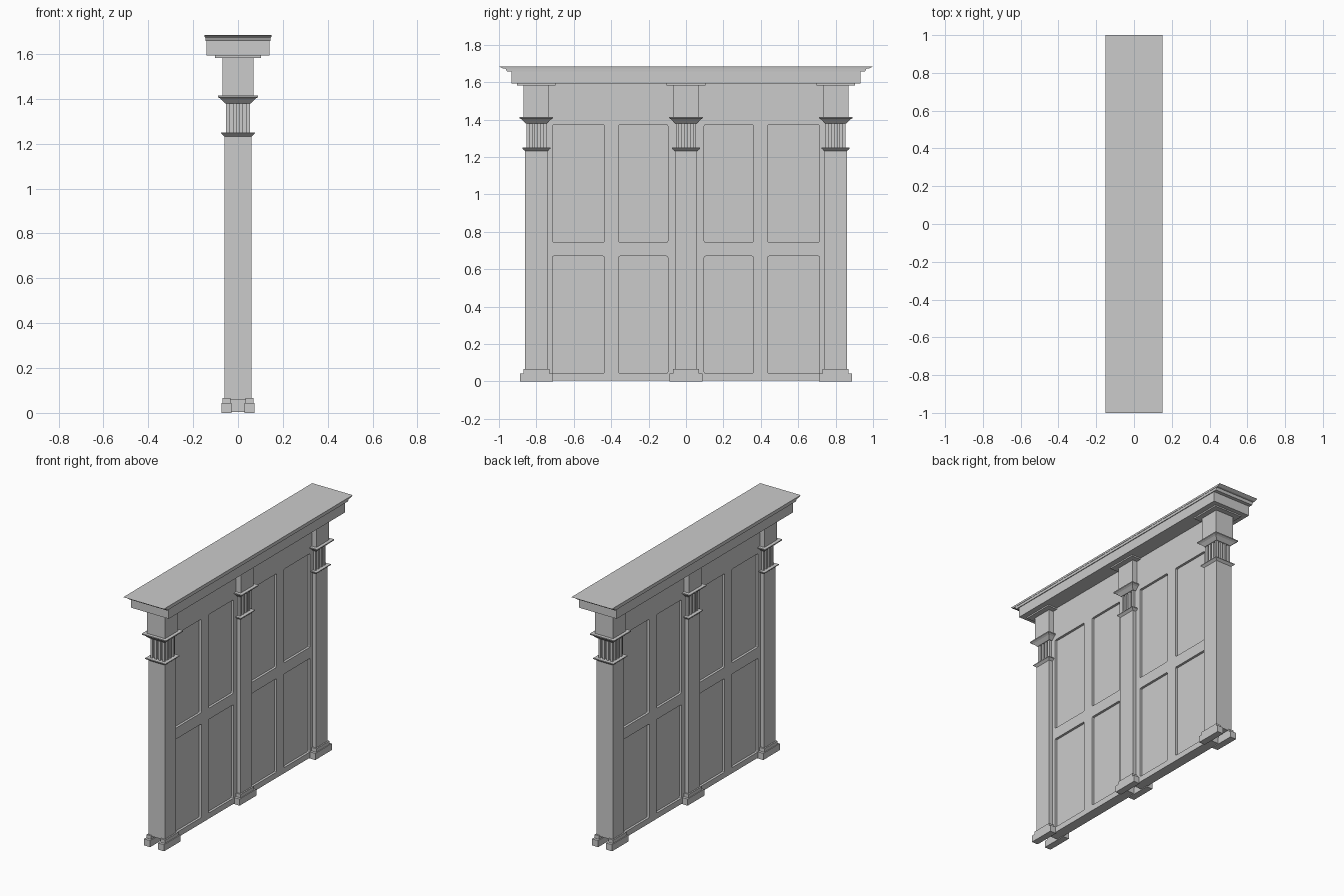
import bpy, bmesh

if "Cube" in bpy.data.objects:
    bpy.data.objects.remove(bpy.data.objects["Cube"])


def add_object(name, bm):
    bmesh.ops.recalc_face_normals(bm, faces=bm.faces)
    me = bpy.data.meshes.new(name)
    bm.to_mesh(me)
    bm.free()
    ob = bpy.data.objects.new(name, me)
    bpy.context.collection.objects.link(ob)
    return ob


def loft(bm, profile, cx=0, cy=0):
    """Stack of centred rectangles (half_x, half_y, z), skinned and capped."""
    rings = [[bm.verts.new((cx + sx * hx, cy + sy * hy, z))
              for sx, sy in ((-1, -1), (1, -1), (1, 1), (-1, 1))]
             for hx, hy, z in profile]
    for a, b in zip(rings, rings[1:]):
        for i in range(4):
            j = (i + 1) % 4
            bm.faces.new((a[i], a[j], b[j], b[i]))
    bm.faces.new(rings[0][::-1])
    bm.faces.new(rings[-1])


def box(bm, x0, x1, y0, y1, z0, z1):
    loft(bm, [((x1 - x0) / 2, (y1 - y0) / 2, z) for z in (z0, z1)],
         (x0 + x1) / 2, (y0 + y1) / 2)


def square_loft(name, profile, cy):
    bm = bmesh.new()
    loft(bm, [(h, h, z) for h, z in profile], 0, cy)
    return add_object(name, bm)


# Cornice with stepped, flared crown
bm = bmesh.new()
loft(bm, [(0.14, 0.933, 1.592), (0.14, 0.933, 1.658), (0.145, 0.957, 1.658),
          (0.146, 0.965, 1.674), (0.148, 0.98, 1.674), (0.15, 1.0, 1.685)])
add_object("cornice", bm)

# Columns with base, shaft, fluted capital and upper block
for n, cy in enumerate((-0.8, 0, 0.8)):
    tag = f"_{n + 1}"
    square_loft("shaft" + tag, [(0.06, 0.06), (0.06, 1.235)], cy)
    square_loft("neck_moulding" + tag,
                [(0.06, 1.232), (0.075, 1.245), (0.075, 1.25)], cy)
    square_loft("capital_core" + tag, [(0.04, 1.25), (0.04, 1.385)], cy)
    square_loft("capital_moulding" + tag,
                [(0.057, 1.38), (0.077, 1.4), (0.09, 1.408), (0.09, 1.415)], cy)
    square_loft("upper_block" + tag, [(0.068, 1.415), (0.068, 1.583)], cy)
    square_loft("top_plate" + tag, [(0.103, 1.583), (0.103, 1.594)], cy)

    # Upright ribs round the capital
    bm = bmesh.new()
    offs = [-0.045, -0.015, 0.015, 0.045]
    for a in offs:
        for b in offs:
            if abs(a) > 0.04 or abs(b) > 0.04:
                box(bm, a - 0.008, a + 0.008, cy + b - 0.008, cy + b + 0.008,
                    1.25, 1.385)
    add_object("capital_ribs" + tag, bm)

    # Base is two stepped blocks, one on each side of the wall
    bm = bmesh.new()
    for s in (-1, 1):
        loft(bm, [(0.0225, 0.088, 0), (0.0225, 0.088, 0.044),
                  (0.0175, 0.07, 0.044), (0.0175, 0.07, 0.067)],
             s * 0.0515, cy)
    add_object("base" + tag, bm)

# Wall in two halves with rounded recessed panels on both faces
for s, side in ((-1, "left"), (1, "right")):
    bm = bmesh.new()
    lo, hi = sorted((s * 0.035, s * 0.77))
    box(bm, -0.034, 0.034, lo, hi, 0.005, 1.592)
    wall = add_object("wall_" + side, bm)

    bm = bmesh.new()
    for x0, x1 in ((-0.1, -0.018), (0.018, 0.1)):
        for a, b in ((0.097, 0.36), (0.436, 0.715)):
            y0, y1 = sorted((s * a, s * b))
            for z0, z1 in ((0.043, 0.67), (0.745, 1.372)):
                box(bm, x0, x1, y0, y1, z0, z1)
    edges = [e for e in bm.edges
             if abs(e.verts[0].co.x - e.verts[1].co.x) > 0.05]
    bmesh.ops.bevel(bm, geom=edges, offset=0.008, segments=2, profile=0.5,
                    affect='EDGES')
    cutter = add_object("panel_cutter_" + side, bm)
    cutter.hide_render = True
    cutter.hide_viewport = True
    cutter.display_type = 'WIRE'
    mod = wall.modifiers.new("panels", 'BOOLEAN')
    mod.operation = 'DIFFERENCE'
    mod.solver = 'EXACT'
    mod.object = cutter
